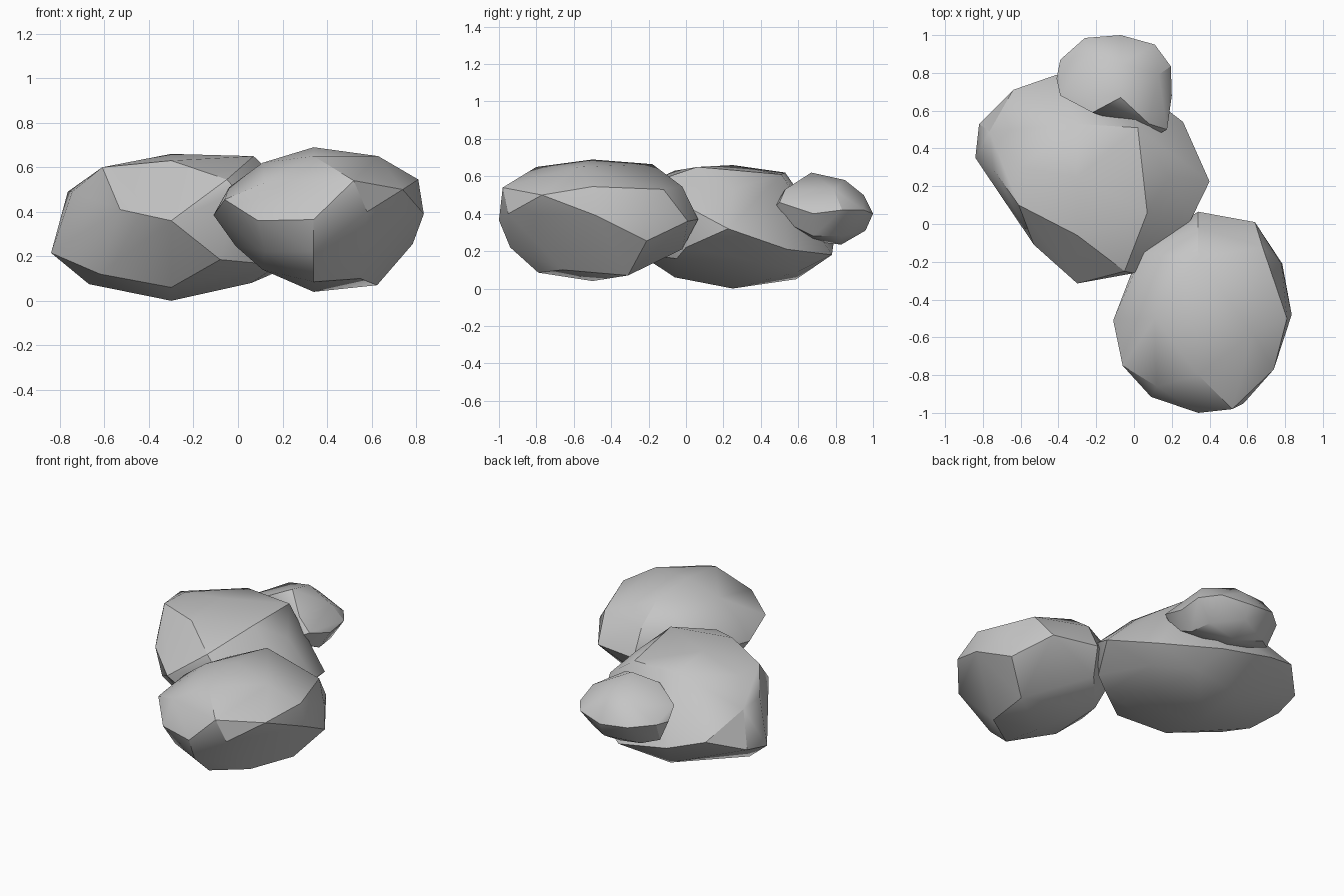
import bpy, bmesh, math

if "Cube" in bpy.data.objects:
    bpy.data.objects.remove(bpy.data.objects["Cube"], do_unlink=True)

stone = bpy.data.materials.new("grey_stone")
stone.use_nodes = True
GREY = (0.56, 0.56, 0.56, 1)
stone.diffuse_color = GREY
bsdf = stone.node_tree.nodes["Principled BSDF"]
bsdf.inputs["Base Color"].default_value = GREY
bsdf.inputs["Roughness"].default_value = 0.9


def rock(name, corners):
    """Chiselled boulder: the hull around a few corner points."""
    bm = bmesh.new()
    for c in corners:
        bm.verts.new(c)
    bmesh.ops.convex_hull(bm, input=bm.verts[:])
    loose = [v for v in bm.verts if not v.link_faces]
    bmesh.ops.delete(bm, geom=loose, context="VERTS")
    bmesh.ops.recalc_face_normals(bm, faces=bm.faces[:])
    me = bpy.data.meshes.new(name)
    bm.to_mesh(me)
    bm.free()
    me.materials.append(stone)
    ob = bpy.data.objects.new(name, me)
    bpy.context.collection.objects.link(ob)
    bpy.ops.object.select_all(action="DESELECT")
    ob.select_set(True)
    bpy.context.view_layer.objects.active = ob
    bpy.ops.object.shade_smooth_by_angle(angle=math.radians(30))


# Rounded boulder at the front
rock("front_rock", [
    (.34, -.5, .69), (.63, -.58, .65), (.11, -.5, .62), (.34, -.8, .65), (.34, -.18, .665),
    (.52, -.98, .54), (.12, -.86, .53), (-.04, -.5, .51), (.81, -.5, .545), (.74, -.77, .5),
    (.34, -.02, .545), (.68, -.12, .53), (.05, -.15, .52), (-.06, -.75, .455),
    (-.11, -.51, .385), (.09, -.915, .36), (.34, -1, .365), (.58, -.95, .4),
    (.835, -.48, .39), (.78, -.21, .42), (.64, .01, .36), (.34, .065, .37), (.04, -.12, .38),
    (.34, -.94, .22), (.12, -.83, .22), (-.01, -.5, .245), (.785, -.21, .255),
    (.3, -.02, .21), (.34, -.79, .085), (.55, -.66, .1), (.625, -.31, .07), (.11, -.6, .14),
    (.12, -.22, .15), (.34, -.5, .04)])

# Large flat-sided boulder in the middle
rock("middle_rock", [
    (-.3, .25, .66), (.07, .06, .65), (-.3, -.06, .63), (-.61, .1, .6), (-.6, .3, .6),
    (-.3, .53, .62), (.02, .51, .61), (.19, .25, .53), (-.05, -.25, .545), (0, -.26, .49),
    (-.745, .29, .49), (-.765, .49, .49), (-.53, -.11, .41), (-.3, -.315, .36),
    (.3, .02, .43), (.15, -.14, .32), (.4, .225, .32), (.26, .54, .21), (.28, 0, .22),
    (-.84, .35, .215), (-.82, .53, .25), (-.64, .71, .32), (-.41, .79, .25), (-.05, .78, .18),
    (-.08, -.25, .185), (.18, -.05, .16), (-.62, .09, .12), (-.67, .29, .075),
    (-.3, -.06, .06), (.06, .25, .08), (-.3, .59, .05), (0, .6, .09), (.2, .4, .14),
    (-.3, .25, 0)])

# Small boulder resting on the back
rock("back_rock", [
    (-.07, .67, .62), (-.22, .59, .56), (-.07, .85, .58), (.13, .79, .53),
    (-.05, .57, .54), (.08, .53, .53), (-.39, .68, .49), (-.41, .77, .42), (-.39, .87, .43),
    (-.26, .985, .42), (-.07, 1, .4), (.11, .95, .42), (.195, .835, .42), (.2, .68, .4),
    (.175, .5, .46), (.13, .475, .44), (.05, .5, .4), (.12, .52, .36), (-.07, .95, .5),
    (-.25, .9, .53), (-.07, .96, .31), (-.37, .8, .3), (-.28, .87, .28), (.1, .83, .28),
    (-.1, .83, .235), (-.1, .68, .25), (.12, .68, .28)])
